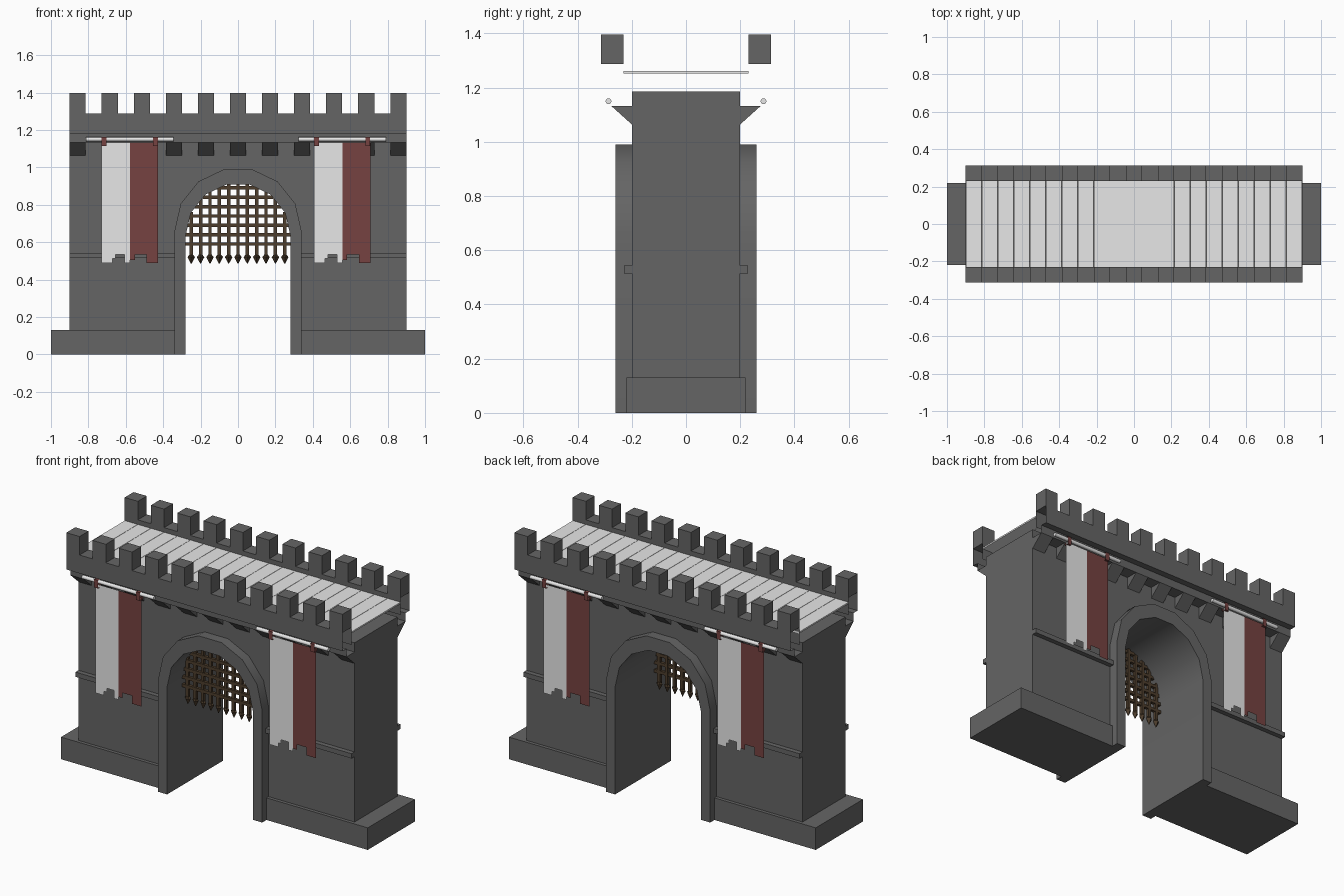
import bpy, bmesh, math
from mathutils import Matrix, Vector

if "Cube" in bpy.data.objects:
    bpy.data.objects.remove(bpy.data.objects["Cube"])


def material(name, rgb):
    m = bpy.data.materials.new(name)
    m.diffuse_color = (*rgb, 1)
    m.use_nodes = True
    m.node_tree.nodes["Principled BSDF"].inputs["Base Color"].default_value = m.diffuse_color
    return m


STONE = material("dark grey stone", (0.13, 0.13, 0.13))
WHITE = material("pale grey", (0.8, 0.8, 0.8))
RED = material("dull red", (0.18, 0.055, 0.052))
BROWN = material("dark brown", (0.075, 0.047, 0.025))


def finish(name, bm, mat, both=False, smooth=False):
    """Make an object; both=True adds a copy turned half round for the back."""
    me = bpy.data.meshes.new(name)
    bm.to_mesh(me)
    bm.free()
    me.materials.append(mat)
    for i in range(2 if both else 1):
        ob = bpy.data.objects.new(("back_" if i else "") + name, me)
        ob.rotation_euler.z = math.pi * i
        bpy.context.collection.objects.link(ob)
        if smooth:
            bpy.context.view_layer.objects.active = ob
            ob.select_set(True)
            bpy.ops.object.shade_smooth_by_angle(angle=math.radians(35))
            ob.select_set(False)


def box(bm, x0, x1, y0, y1, z0, z1):
    m = Matrix.Translation(((x0 + x1) / 2, (y0 + y1) / 2, (z0 + z1) / 2))
    m = m @ Matrix.Diagonal((x1 - x0, y1 - y0, z1 - z0, 1))
    bmesh.ops.create_cube(bm, size=1, matrix=m)


def prism(bm, pts, vec):
    """Extrude a closed outline of 3D points along vec."""
    a = [bm.verts.new(p) for p in pts]
    b = [bm.verts.new(Vector(p) + Vector(vec)) for p in pts]
    n = len(pts)
    faces = [bm.faces.new(a), bm.faces.new(b[::-1])]
    faces += [bm.faces.new((a[i], b[i], b[(i + 1) % n], a[(i + 1) % n])) for i in range(n)]
    bmesh.ops.recalc_face_normals(bm, faces=faces)


def arch(r, zc, n=7):
    """Arch line from right foot over the top to left foot."""
    arc = [(r * math.cos(math.pi * i / n), zc + r * math.sin(math.pi * i / n)) for i in range(n + 1)]
    return [(r, 0)] + arc + [(-r, 0)]


# wall body with the gateway cut out of its outline
bm = bmesh.new()
outline = [(-0.9, 0), (-0.9, 1.186), (0.9, 1.186), (0.9, 0)] + arch(0.31, 0.645)
prism(bm, [(x, -0.2, z) for x, z in outline], (0, 0.4, 0))
finish("gate_wall", bm, STONE)

# arch surround, running through the whole depth
bm = bmesh.new()
outline = arch(0.34, 0.658) + arch(0.28, 0.635)[::-1]
prism(bm, [(x, -0.26, z) for x, z in outline], (0, 0.52, 0))
finish("arch_surround", bm, STONE, smooth=True)

# plinths and string courses
bm = bmesh.new()
box(bm, -1, -0.335, -0.22, 0.22, 0, 0.13)
box(bm, 0.335, 1, -0.22, 0.22, 0, 0.13)
finish("plinths", bm, STONE)
bm = bmesh.new()
box(bm, -0.9, -0.335, -0.228, -0.195, 0.515, 0.543)
box(bm, 0.335, 0.9, -0.228, -0.195, 0.515, 0.543)
finish("string_course", bm, STONE, both=True)

# parapet: stepped strip, open at the ends
bm = bmesh.new()
profile = [(-0.2, 1.132), (-0.275, 1.132), (-0.275, 1.18), (-0.313, 1.18),
           (-0.313, 1.288), (-0.23, 1.288), (-0.23, 1.186)]
rows = [(bm.verts.new((-0.9, y, z)), bm.verts.new((0.9, y, z))) for y, z in profile]
for p, q in zip(rows, rows[1:]):
    bm.faces.new((p[0], p[1], q[1], q[0]))
finish("parapet", bm, STONE, both=True)

# merlons above and corbels below, on the same spacing
merlons, corbels = bmesh.new(), bmesh.new()
W = 1.8 / 21
for i in range(11):
    x = -0.9 + 2 * i * W
    box(merlons, x, x + W, -0.313, -0.23, 1.288, 1.397)
    prism(corbels, [(x, -0.195, 1.06), (x, -0.275, 1.132), (x, -0.195, 1.132)], (W, 0, 0))
finish("merlons", merlons, STONE, both=True)
finish("corbels", corbels, STONE, both=True)

# walkway planks
bm = bmesh.new()
for i in range(21):
    x = -0.9 + i * W
    box(bm, x + 0.001, x + W - 0.001, -0.23, 0.23, 1.252, 1.261)
finish("walkway_planks", bm, WHITE)

# portcullis: upright bars with spear tips, and cross bars
bm = bmesh.new()
Y, R, ZC = -0.11, 0.28, 0.635
for i in range(11):
    x = -0.25 + 0.05 * i
    top = ZC + math.sqrt(R * R - x * x)
    box(bm, x - 0.009, x + 0.009, Y - 0.009, Y + 0.009, 0.52, top)
    for r1, r2, z0, z1 in ((0.002, 0.02, 0.485, 0.52), (0.02, 0.008, 0.52, 0.535)):
        bmesh.ops.create_cone(bm, cap_ends=True, segments=4, radius1=r1, radius2=r2, depth=z1 - z0,
                              matrix=Matrix.Translation((x, Y, (z0 + z1) / 2)))
for i in range(7):
    z = 0.59 + 0.05 * i
    w = math.sqrt(R * R - max(0, z - ZC) ** 2)
    box(bm, -w, w, Y - 0.011, Y + 0.007, z - 0.009, z + 0.009)
finish("portcullis", bm, BROWN)


def banner_half(x, steps):
    """Flat cloth strip; steps are (start, end, bottom height)."""
    b = bmesh.new()
    for s, e, z in steps:
        b.faces.new([b.verts.new((x + u, -0.286, v)) for u, v in ((s, z), (e, z), (e, 1.132), (s, 1.132))])
    bmesh.ops.remove_doubles(b, verts=b.verts, dist=0.0001)
    return b


# two banners on each face, each with pole, cloth halves and loops
for side, x in (("left", -0.578), ("right", 0.558)):
    finish(side + "_banner_white_half", banner_half(x, [
        (-0.152, -0.094, 0.488), (-0.094, -0.076, 0.512), (-0.076, -0.03, 0.535),
        (-0.03, 0, 0.488)]), WHITE, both=True)
    finish(side + "_banner_red_half", banner_half(x, [
        (0, 0.026, 0.505), (0.026, 0.088, 0.535), (0.088, 0.15, 0.488)]), RED, both=True)
    bm = bmesh.new()
    bmesh.ops.create_cone(bm, cap_ends=True, segments=12, radius1=0.011, radius2=0.011, depth=0.468,
                          matrix=Matrix.Translation((x, -0.286, 1.15)) @ Matrix.Rotation(math.pi / 2, 4, 'Y'))
    finish(side + "_banner_pole", bm, WHITE, both=True, smooth=True)
    bm = bmesh.new()
    for lx in (x - 0.138, x + 0.136):
        ring = [(-0.299, 1.115), (-0.299, 1.163), (-0.273, 1.163), (-0.273, 1.115)]
        v = [(bm.verts.new((lx - 0.013, y, z)), bm.verts.new((lx + 0.013, y, z))) for y, z in ring]
        for i in range(4):
            p, q = v[i], v[(i + 1) % 4]
            bm.faces.new((p[0], p[1], q[1], q[0]))
    finish(side + "_banner_loops", bm, RED, both=True)
